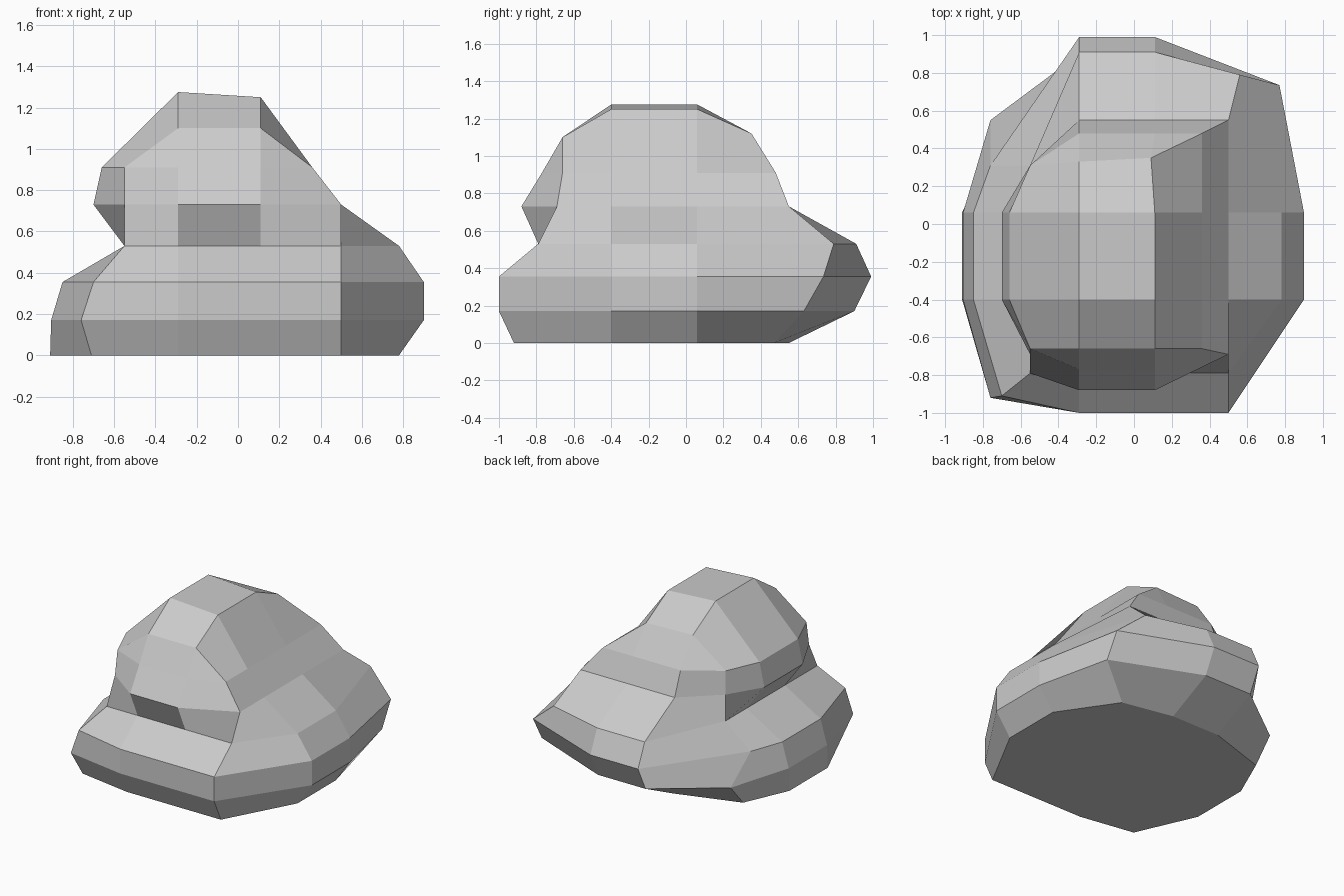
import bpy, bmesh

if "Cube" in bpy.data.objects:
    bpy.data.objects.remove(bpy.data.objects["Cube"])

XL, XR = -0.29, 0.11      # middle columns
YF, YB = -0.40, 0.06      # middle rows

# Layers: height, front y, back y, left x, right x, then the corners
# front-left, front-right, back-right, back-left
layers = [
    (0.00, -0.92, 0.55, -0.91, 0.78, (-0.71, -0.85), (0.50, -0.92), (0.50, 0.47), (-0.76, 0.40)),
    (0.17, -1.00, 0.90, -0.905, 0.90, (-0.76, -0.92), (0.50, -1.00), (0.77, 0.63), (-0.76, 0.55)),
    (0.355, -1.00, 0.99, -0.85, 0.90, (-0.70, -0.91), (0.50, -1.00), (0.77, 0.735), (-0.76, 0.31)),
    (0.53, -0.79, 0.91, -0.55, 0.78, (-0.55, -0.79), (0.50, -0.79), (0.56, 0.79), (-0.55, 0.31)),
    (0.73, -0.88, 0.55, -0.70, 0.50, (-0.55, -0.69), (0.50, -0.69), (0.50, 0.55), (-0.55, 0.31)),
    (0.91, -0.77, 0.48, -0.66, 0.36, (-0.55, -0.66), (0.36, -0.66), (0.36, 0.48), (-0.55, 0.31)),
]


def ring(z, front, back, left, right, fl, fr, br, bl):
    pts = [fl, (XL, front), (XR, front), fr, (right, YF), (right, YB),
           br, (XR, back), (XL, back), bl, (left, YB), (left, YF)]
    return [(x, y, z) for x, y in pts]


rings = [ring(*layer) for layer in layers]

# Crown: the layer corners merge into eight points
f1, f2 = (XL, -0.66, 1.10), (XR, -0.66, 1.10)
m1, m2 = (XL, YF, 1.275), (XR, YF, 1.25)
n1, n2 = (XL, YB, 1.275), (XR, YB, 1.25)
b1, b2 = (XL, 0.33, 1.12), (0.09, 0.35, 1.12)
rings.append([f1, f1, f2, f2, m2, n2, b2, b2, b1, b1, n1, m1])

# Skin the layers into one boulder
bm = bmesh.new()
loops = [[bm.verts.new(p) for p in r] for r in rings]
for low, high in zip(loops, loops[1:]):
    for i in range(12):
        j = (i + 1) % 12
        bm.faces.new((low[i], low[j], high[j], high[i]))
bm.faces.new(loops[0][::-1])
top = loops[-1]
for quad in ((1, 2, 4, 11), (11, 4, 5, 10), (10, 5, 7, 8)):
    bm.faces.new([top[i] for i in quad])
bmesh.ops.remove_doubles(bm, verts=bm.verts, dist=0.001)
bmesh.ops.recalc_face_normals(bm, faces=bm.faces)

mesh = bpy.data.meshes.new("boulder")
bm.to_mesh(mesh)
bm.free()
boulder = bpy.data.objects.new("boulder", mesh)
bpy.context.collection.objects.link(boulder)
